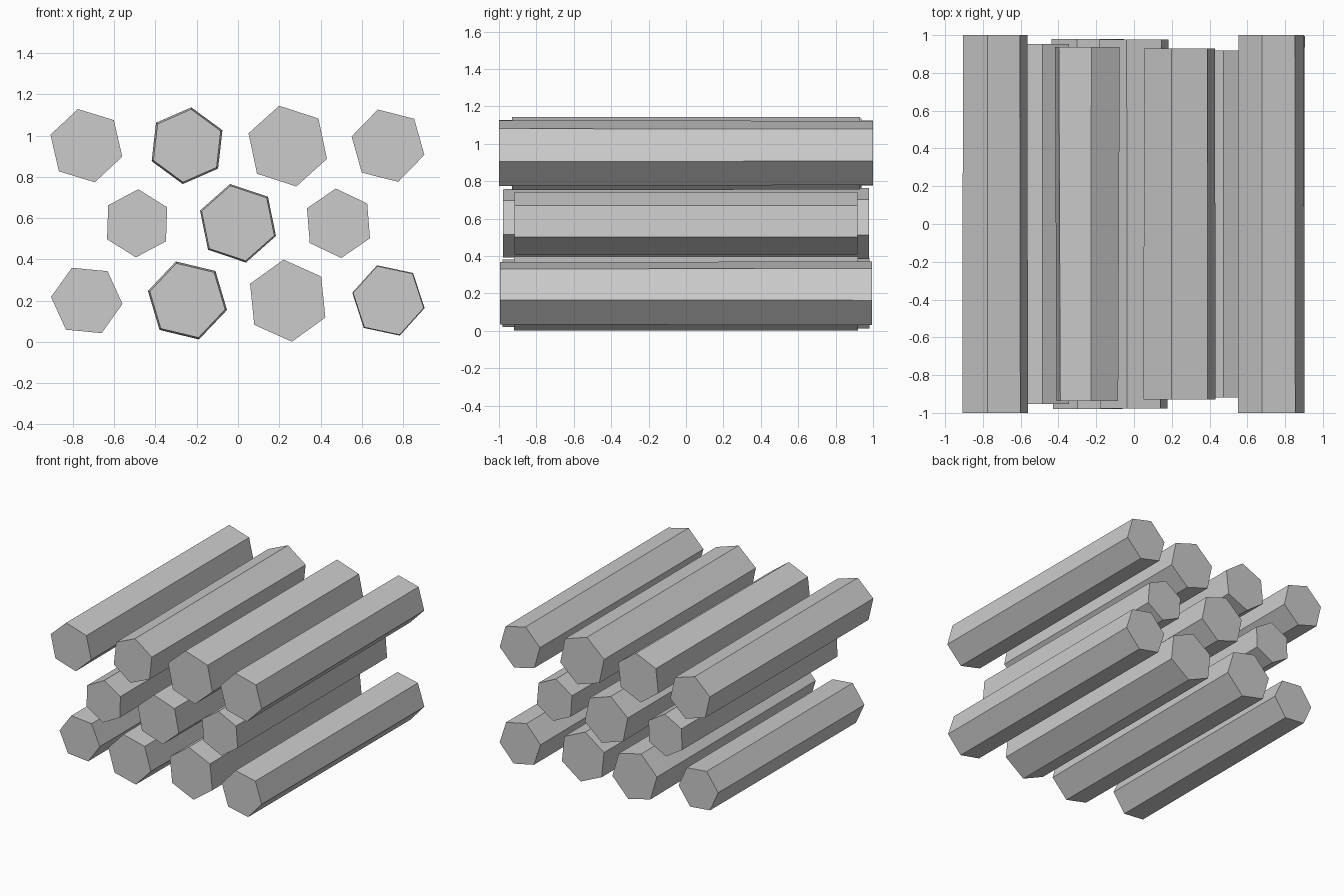
import bpy, bmesh
from math import radians, cos, sin

if "Cube" in bpy.data.objects:
    bpy.data.objects.remove(bpy.data.objects["Cube"])

# Stacked six-sided logs: x, z, front radius, back radius, twist (deg), half length
LOGS = [
    # bottom row
    (-0.733, 0.201, 0.174, 0.171, 54.5, 0.895),
    (-0.245, 0.201, 0.188, 0.197, 46.5, 0.98),
    (0.241, 0.200, 0.200, 0.198, 35.8, 0.92),
    (0.729, 0.201, 0.175, 0.179, 48.0, 0.995),
    # middle row
    (-0.489, 0.575, 0.165, 0.163, 28.0, 0.952),
    (0.0, 0.575, 0.186, 0.194, 41.5, 0.978),
    (0.487, 0.575, 0.169, 0.167, 34.5, 0.918),
    # top row
    (-0.735, 0.951, 0.182, 0.178, 43.0, 1.0),
    (-0.247, 0.951, 0.178, 0.187, 23.6, 0.938),
    (0.241, 0.949, 0.200, 0.198, 42.0, 0.93),
    (0.727, 0.951, 0.182, 0.178, 45.8, 1.0),
]
SIDES = 6


def make_log(name, x, z, r_front, r_back, twist, half):
    """Tapered hexagonal prism lying along y."""
    bm = bmesh.new()
    rings = []
    for y, r in ((-half, r_front), (half, r_back)):
        angles = [radians(twist + i * 360 / SIDES) for i in range(SIDES)]
        rings.append([bm.verts.new((r * cos(a), y, r * sin(a))) for a in angles])
    front, back = rings
    bm.faces.new(front)
    bm.faces.new(back[::-1])
    for i in range(SIDES):
        j = (i + 1) % SIDES
        bm.faces.new((front[i], back[i], back[j], front[j]))
    bmesh.ops.recalc_face_normals(bm, faces=bm.faces)
    mesh = bpy.data.meshes.new(name)
    bm.to_mesh(mesh)
    bm.free()
    obj = bpy.data.objects.new(name, mesh)
    obj.location = (x, 0, z)
    bpy.context.collection.objects.link(obj)


for n, log in enumerate(LOGS, 1):
    make_log(f"log_{n:02d}", *log)
